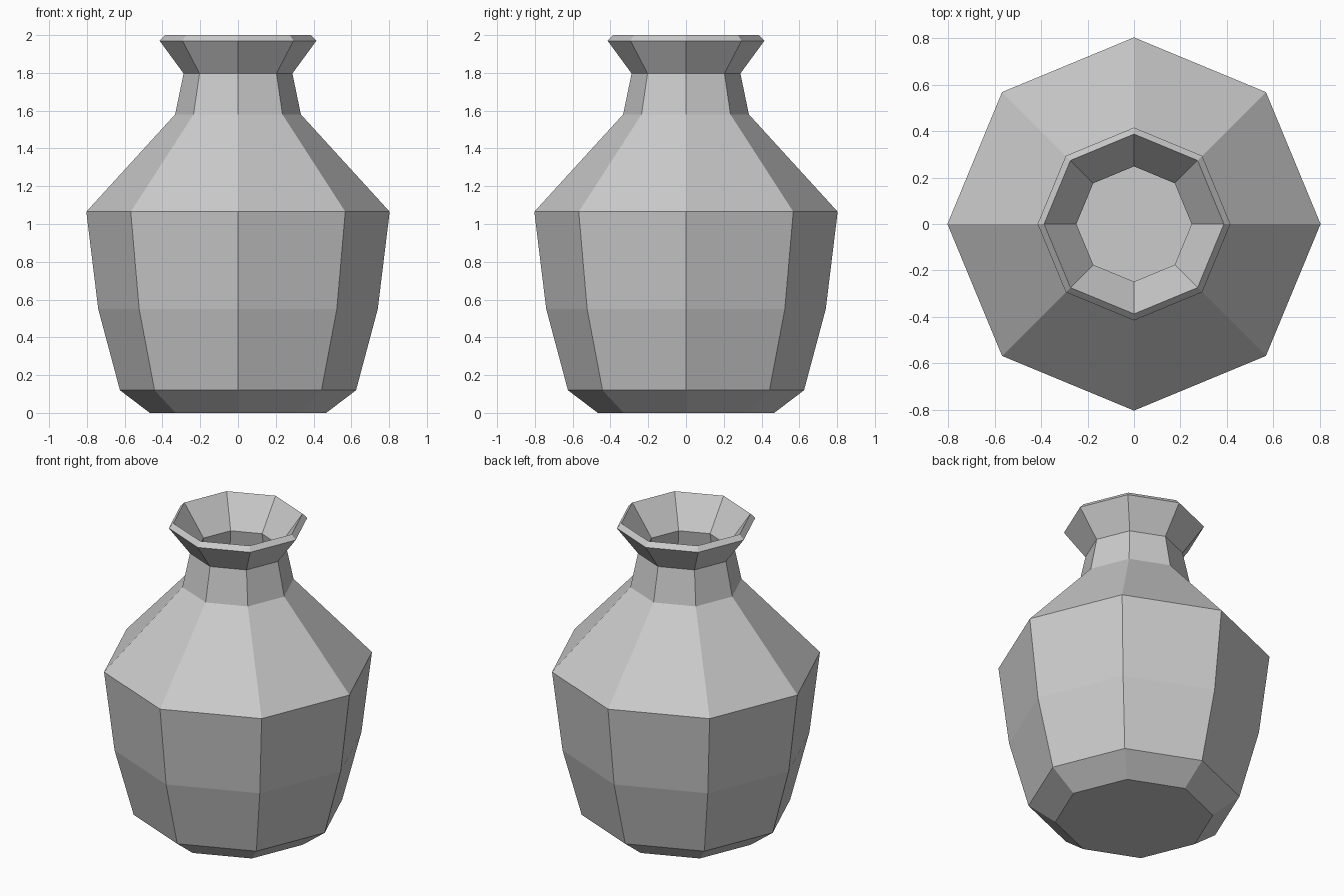
import bpy, bmesh
from math import cos, sin, tau

if "Cube" in bpy.data.objects:
    bpy.data.objects.remove(bpy.data.objects["Cube"])

SIDES = 8

# Closed-wall profile (radius, height): outside upwards, over the lip, inside downwards
outer = [(0.467, 0), (0.625, 0.12), (0.74, 0.55), (0.803, 1.065),
         (0.333, 1.58), (0.288, 1.797), (0.415, 1.97)]
inner = [(0.387, 2.0), (0.248, 1.806), (0.297, 1.561), (0.762, 1.055),
         (0.70, 0.558), (0.59, 0.144), (0.453, 0.04)]


def lathe(name, profile, sides):
    bm = bmesh.new()
    rings = [[bm.verts.new((r * cos(tau * i / sides), r * sin(tau * i / sides), z))
              for i in range(sides)] for r, z in profile]
    for a, b in zip(rings, rings[1:]):
        for i in range(sides):
            j = (i + 1) % sides
            bm.faces.new((a[i], a[j], b[j], b[i]))
    # Underside and inner floor
    bm.faces.new(rings[0][::-1])
    bm.faces.new(rings[-1])
    bmesh.ops.recalc_face_normals(bm, faces=bm.faces)
    mesh = bpy.data.meshes.new(name)
    bm.to_mesh(mesh)
    bm.free()
    obj = bpy.data.objects.new(name, mesh)
    bpy.context.collection.objects.link(obj)
    return obj


# Hollow eight-sided vase
lathe("vase", outer + inner, SIDES)
